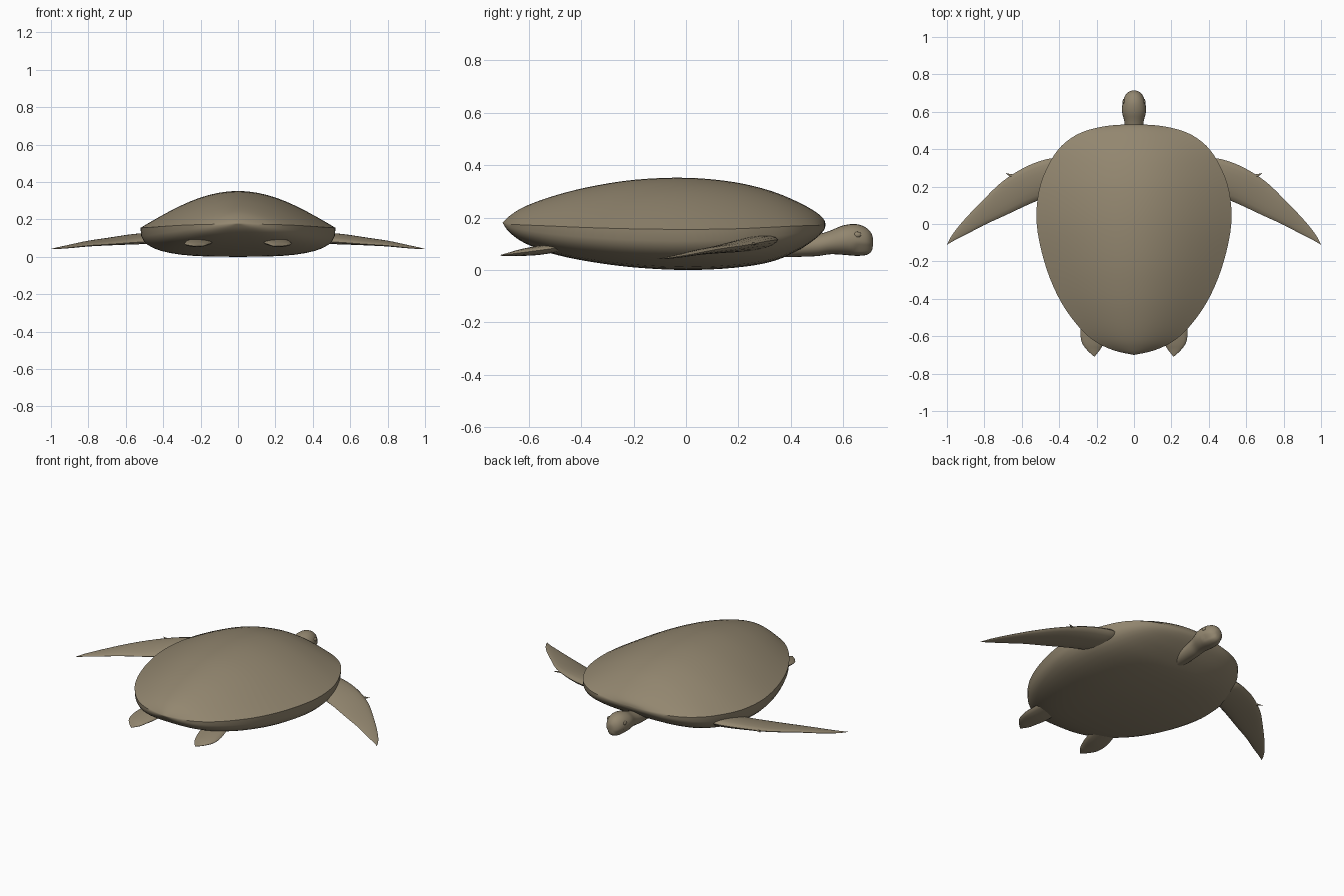
import bpy, bmesh
from math import sin, cos, pi, radians, copysign

default = bpy.data.objects.get("Cube")
if default:
    bpy.data.objects.remove(default, do_unlink=True)

# Single olive-brown skin colour
skin = bpy.data.materials.new("olive_brown")
skin.use_nodes = True
colour = (0.29, 0.24, 0.16, 1)
skin.diffuse_color = colour
skin.node_tree.nodes["Principled BSDF"].inputs["Base Color"].default_value = colour


def smooth_stations(stations, steps):
    """Catmull-Rom interpolation of whole station tuples."""
    result = []
    last = len(stations) - 1
    for i in range(last):
        p0, p1 = stations[max(i - 1, 0)], stations[i]
        p2, p3 = stations[i + 1], stations[min(i + 2, last)]
        for k in range(steps):
            t = k / steps
            result.append([
                b + t / 2 * (c - a + t * (2 * a - 5 * b + 4 * c - d + t * (3 * (b - c) + d - a)))
                for a, b, c, d in zip(p0, p1, p2, p3)])
    result.append(list(stations[-1]))
    return result


def finish(name, bm, sharp_angle=40):
    bmesh.ops.recalc_face_normals(bm, faces=bm.faces)
    mesh = bpy.data.meshes.new(name)
    bm.to_mesh(mesh)
    bm.free()
    mesh.materials.append(skin)
    obj = bpy.data.objects.new(name, mesh)
    bpy.context.collection.objects.link(obj)
    bpy.ops.object.select_all(action='DESELECT')
    obj.select_set(True)
    bpy.context.view_layer.objects.active = obj
    bpy.ops.object.shade_smooth_by_angle(angle=radians(sharp_angle))
    return obj


def loft(name, rings, sharp_angle=40):
    """Skin closed rings of equal length and cap both ends."""
    bm = bmesh.new()
    loops = [[bm.verts.new(p) for p in ring] for ring in rings]
    count = len(rings[0])
    for a, b in zip(loops, loops[1:]):
        for i in range(count):
            j = (i + 1) % count
            bm.faces.new((a[i], a[j], b[j], b[i]))
    bm.faces.new(loops[0])
    bm.faces.new(loops[-1])
    bmesh.ops.remove_doubles(bm, verts=bm.verts, dist=0.0004)
    return finish(name, bm, sharp_angle)


def shell_ring(station, half=20):
    """Domed cosine top above the rim, flat-bottomed belly below it."""
    y, width, top, rim, bottom = station
    width = max(width, 0)
    ring = []
    for i in range(half):
        u = 1 - 2 * i / half
        ring.append((width * u, y, rim + (top - rim) * cos(pi / 2 * u)))
    for i in range(half):
        a = pi * i / half
        u = -copysign(abs(cos(a)) ** 0.67, cos(a))
        ring.append((width * u, y, rim - (rim - bottom) * abs(sin(a)) ** 0.67))
    return ring


def head_ring(station, count=24):
    """Oval section with a mouth groove along the jaw."""
    y, width, top, bottom = station
    ring = []
    for i in range(count):
        a = 2 * pi * i / count
        r = 0.9 if y > 0.64 and abs(sin(a) + 0.5) < 0.01 else 1
        ring.append((r * max(width, 0) * cos(a), y,
                     (top + bottom) / 2 + r * (top - bottom) / 2 * sin(a)))
    return ring


def flipper(name, stations, side, count=16):
    """Lens sections between a leading edge and a trailing edge."""
    rings = []
    for lx, ly, lz, tx, ty, tz, thick in smooth_stations(stations, 4):
        ring = []
        for i in range(count):
            a = 2 * pi * i / count
            f = (1 + cos(a)) / 2
            ring.append((side * (tx + (lx - tx) * f), ty + (ly - ty) * f,
                         tz + (lz - tz) * f + thick / 2 * sin(a)))
        rings.append(ring)
    return loft(name, rings)


# Shell: y, half width, top, rim, bottom
shell = [
    (-.70, 0, .18, .18, .18),
    (-.675, .11, .205, .175, .145),
    (-.62, .22, .24, .172, .105),
    (-.52, .32, .278, .168, .065),
    (-.38, .41, .315, .162, .034),
    (-.2, .48, .344, .157, .01),
    (0, .52, .352, .155, 0),
    (.18, .508, .336, .157, .008),
    (.32, .455, .303, .163, .03),
    (.42, .385, .263, .168, .07),
    (.49, .28, .225, .17, .115),
    (.525, .14, .195, .172, .15),
    (.533, 0, .172, .172, .172),
]
loft("shell", [shell_ring(s) for s in smooth_stations(shell, 4)])

# Neck and head: y, half width, top, bottom
head = [
    (.36, .03, .09, .05),
    (.42, .045, .12, .05),
    (.5, .048, .135, .053),
    (.55, .052, .15, .06),
    (.6, .064, .17, .058),
    (.65, .06, .175, .054),
    (.69, .045, .16, .058),
    (.71, .022, .135, .075),
    (.714, 0, .11, .11),
]
loft("neck_and_head", [head_ring(s) for s in smooth_stations(head, 4)])

# Limbs: leading edge, trailing edge, thickness
front_limb = [
    (.4, .34, .115, .36, .16, .085, .05),
    (.45, .35, .115, .43, .155, .085, .055),
    (.57, .31, .11, .54, .115, .078, .045),
    (.7, .23, .095, .68, .05, .068, .03),
    (.81, .125, .08, .8, -.005, .06, .022),
    (.91, .02, .06, .895, -.055, .05, .014),
    (.97, -.055, .048, .955, -.085, .045, .008),
    (1, -.11, .042, .998, -.11, .042, .002),
]
rear_limb = [
    (.26, -.45, .09, .13, -.45, .09, .03),
    (.285, -.56, .075, .14, -.56, .075, .035),
    (.28, -.63, .066, .165, -.64, .066, .025),
    (.25, -.675, .06, .18, -.67, .06, .015),
    (.214, -.708, .056, .21, -.708, .056, .003),
]
claw = [
    (.63, .265, .1, .64, .245, .1, .012),
    (.66, .267, .1, .665, .255, .1, .009),
    (.685, .273, .1, .685, .271, .1, .002),
]
for label, side in (("left", 1), ("right", -1)):
    flipper(label + "_front_flipper", front_limb, side)
    flipper(label + "_rear_flipper", rear_limb, side)
    flipper(label + "_claw", claw, side)
    # Eye bump
    bm = bmesh.new()
    bmesh.ops.create_uvsphere(bm, u_segments=12, v_segments=8, radius=0.014)
    bmesh.ops.scale(bm, vec=(0.5, 1, 0.8), verts=bm.verts)
    bmesh.ops.translate(bm, vec=(side * 0.054, 0.655, 0.135), verts=bm.verts)
    finish(label + "_eye", bm)
